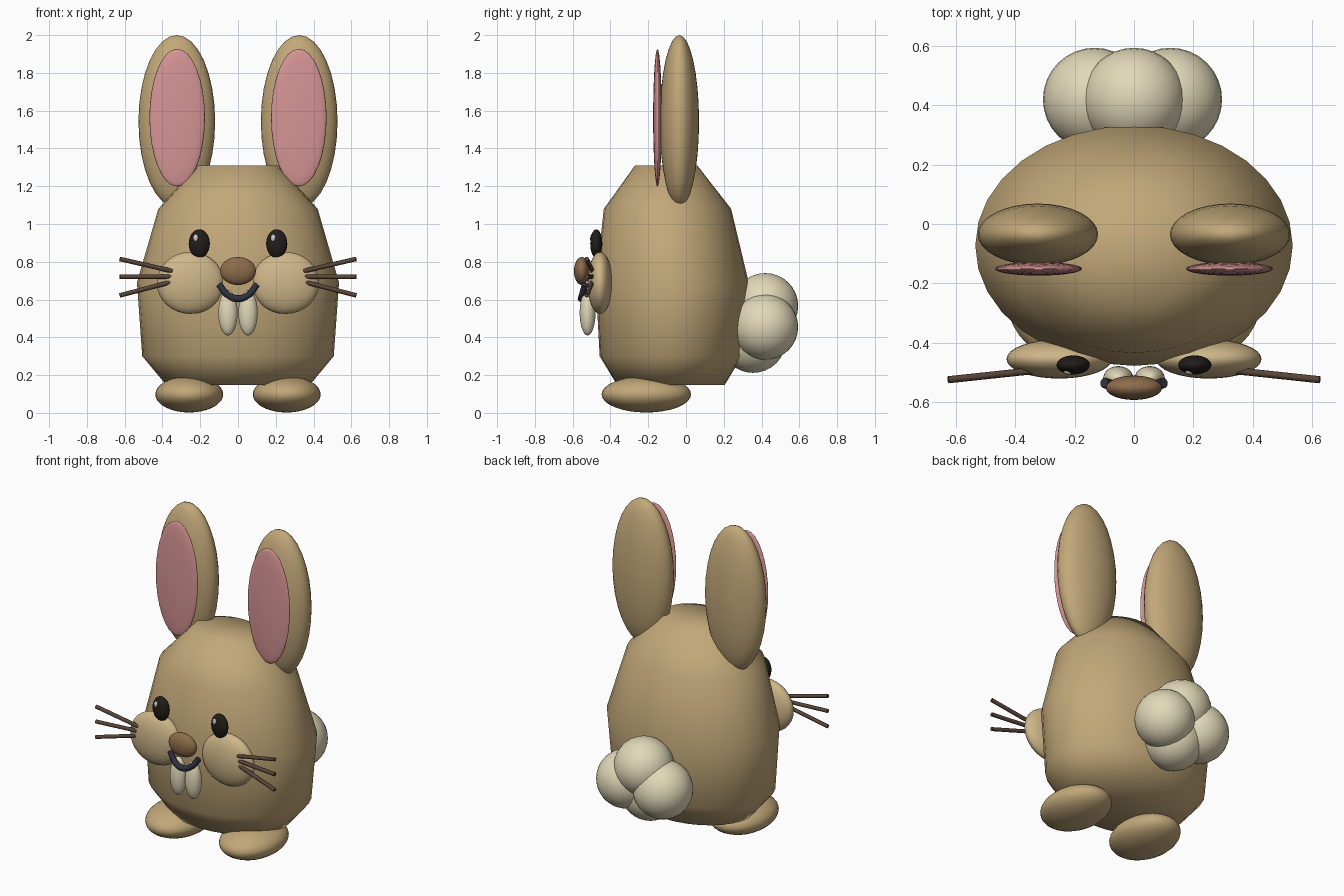
import bpy, bmesh
from math import cos, sin, pi
from mathutils import Vector

if "Cube" in bpy.data.objects:
    bpy.data.objects.remove(bpy.data.objects["Cube"])


def mat(name, r, g, b):
    m = bpy.data.materials.new(name)
    m.diffuse_color = (r, g, b, 1)
    m.use_nodes = True
    m.node_tree.nodes["Principled BSDF"].inputs["Base Color"].default_value = m.diffuse_color
    return m


TAN = mat("tan", 0.54, 0.39, 0.19)
LIGHT_TAN = mat("light_tan", 0.62, 0.47, 0.25)
PINK = mat("pink", 0.68, 0.30, 0.30)
CREAM = mat("cream", 0.76, 0.69, 0.48)
BLACK = mat("black", 0.015, 0.012, 0.01)
WHITE = mat("white", 0.9, 0.9, 0.88)
BROWN = mat("brown", 0.27, 0.15, 0.07)
DARK_BROWN = mat("dark_brown", 0.10, 0.06, 0.04)
NAVY = mat("navy", 0.03, 0.03, 0.05)


def finish(name, bm, material):
    bmesh.ops.recalc_face_normals(bm, faces=bm.faces)
    for f in bm.faces:
        f.smooth = True
    me = bpy.data.meshes.new(name)
    bm.to_mesh(me)
    bm.free()
    me.materials.append(material)
    ob = bpy.data.objects.new(name, me)
    bpy.context.collection.objects.link(ob)
    return ob


def ball(name, centre, radii, material, seg=32):
    bm = bmesh.new()
    bmesh.ops.create_uvsphere(bm, u_segments=seg, v_segments=seg // 2, radius=1)
    for v in bm.verts:
        v.co = Vector(c + r * p for c, r, p in zip(centre, radii, v.co))
    return finish(name, bm, material)


def tube(name, points, radius, material, bezier=False):
    cu = bpy.data.curves.new(name, 'CURVE')
    cu.dimensions = '3D'
    cu.bevel_depth = radius
    cu.bevel_resolution = 2
    cu.use_fill_caps = True
    if bezier:
        sp = cu.splines.new('BEZIER')
        sp.bezier_points.add(len(points) - 1)
        for bp, p in zip(sp.bezier_points, points):
            bp.co = p
            bp.handle_left_type = bp.handle_right_type = 'AUTO'
    else:
        sp = cu.splines.new('POLY')
        sp.points.add(len(points) - 1)
        for sp_pt, p in zip(sp.points, points):
            sp_pt.co = (*p, 1)
    cu.materials.append(material)
    ob = bpy.data.objects.new(name, cu)
    bpy.context.collection.objects.link(ob)
    return ob


# Body: stacked ellipses (z, centre y, half width, half depth)
RINGS = [(0.148, -0.08, 0.38, 0.285), (0.30, -0.08, 0.507, 0.377),
         (0.69, -0.073, 0.535, 0.405), (1.08, -0.098, 0.422, 0.337),
         (1.31, -0.105, 0.21, 0.165)]
N = 32
bm = bmesh.new()
loops = [[bm.verts.new((w * cos(2 * pi * i / N), cy + d * sin(2 * pi * i / N), z))
          for i in range(N)] for z, cy, w, d in RINGS]
for a, b in zip(loops, loops[1:]):
    for i in range(N):
        j = (i + 1) % N
        bm.faces.new((a[i], a[j], b[j], b[i]))
bm.faces.new(loops[0][::-1])
bm.faces.new(loops[-1])
finish("body", bm, TAN)

# Paired parts
for side, s in (("left", -1), ("right", 1)):
    ball(f"{side}_ear", (s * 0.324, -0.035, 1.543), (0.203, 0.104, 0.457), TAN)
    ball(f"{side}_inner_ear", (s * 0.322, -0.151, 1.563), (0.147, 0.023, 0.364), PINK)
    ball(f"{side}_foot", (s * 0.258, -0.21, 0.098), (0.18, 0.237, 0.096), TAN)
    ball(f"{side}_cheek", (s * 0.252, -0.455, 0.688), (0.178, 0.066, 0.164), LIGHT_TAN)
    ball(f"{side}_eye", (s * 0.205, -0.475, 0.896), (0.056, 0.032, 0.076), BLACK)
    ball(f"{side}_eye_glint", (s * 0.205 - 0.018, -0.498, 0.925), (0.014, 0.01, 0.02), WHITE, 16)
    ball(f"{side}_tooth", (s * 0.053, -0.521, 0.53), (0.051, 0.042, 0.12), CREAM)
    for k, (z0, z1) in enumerate(((0.75, 0.815), (0.722, 0.72), (0.695, 0.622))):
        tube(f"{side}_whisker_{k + 1}", [(s * 0.345, -0.495, z0), (s * 0.626, -0.525, z1)],
             0.012, DARK_BROWN)

# Nose and mouth
ball("nose", (0, -0.552, 0.751), (0.095, 0.041, 0.074), BROWN)
tube("mouth", [(-0.1, -0.535, 0.68), (-0.055, -0.55, 0.625), (0, -0.556, 0.605),
               (0.055, -0.55, 0.625), (0.1, -0.535, 0.68)], 0.018, NAVY, True)

# Fluffy tail
for k, c in enumerate(((0, 0.42, 0.566), (-0.133, 0.42, 0.455),
                       (0.123, 0.42, 0.455), (0, 0.355, 0.386))):
    ball(f"tail_puff_{k + 1}", c, (0.174, 0.174, 0.174), CREAM)

# Keep the flat top and bottom of the body crisp
bpy.ops.object.select_all(action='DESELECT')
body = bpy.data.objects["body"]
body.select_set(True)
bpy.context.view_layer.objects.active = body
bpy.ops.object.shade_smooth_by_angle(angle=pi / 3)
